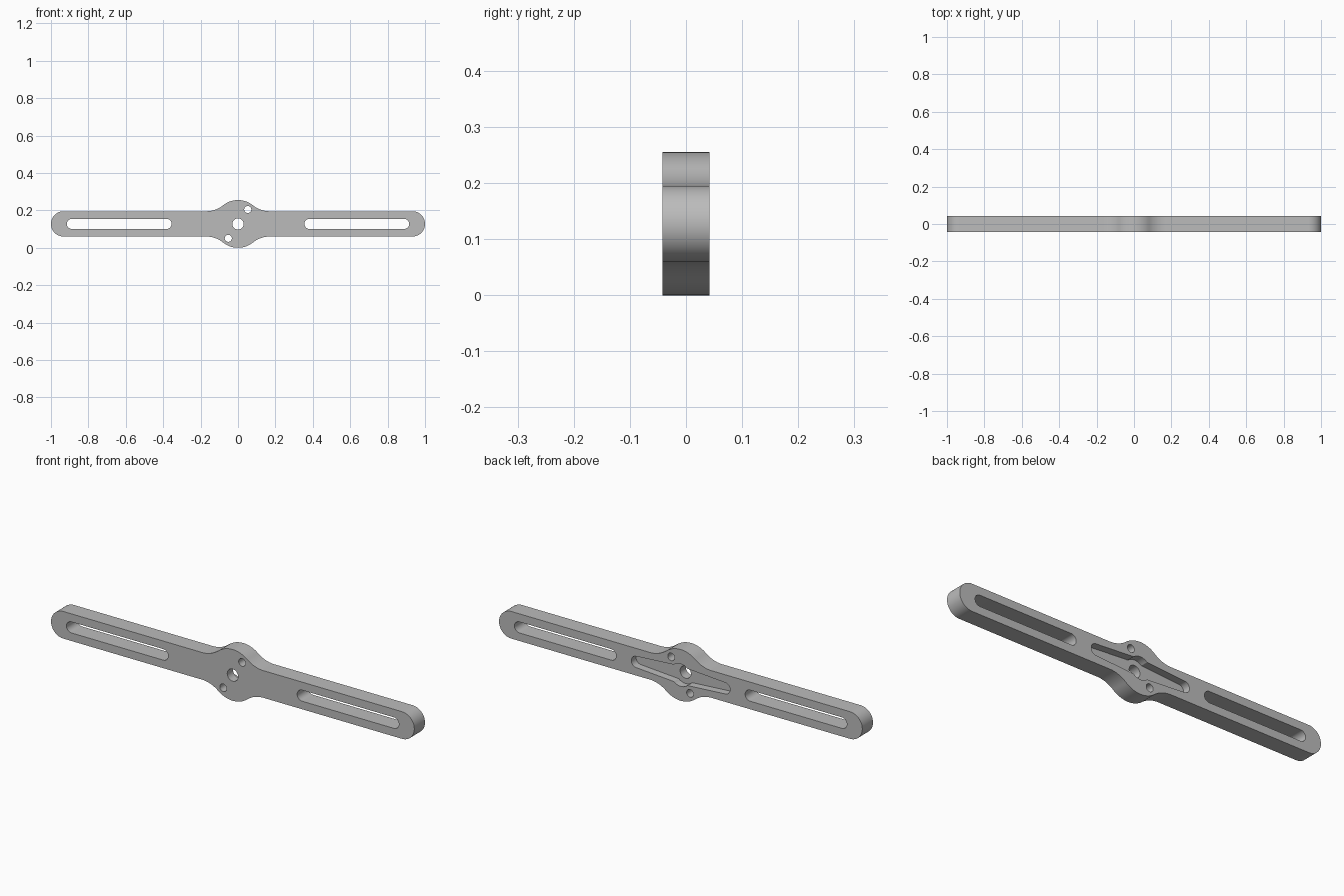
import bpy, bmesh
from math import sin, cos, pi, asin, sqrt, atan2, radians

if "Cube" in bpy.data.objects:
    bpy.data.objects.remove(bpy.data.objects["Cube"], do_unlink=True)

MID = 0.1275      # height of the arm's centre line, also the hub radius
HALF = 0.0675     # half height of the arm
DEPTH = 0.042     # half thickness

grey = bpy.data.materials.new("plain grey")
grey.use_nodes = True
colour = (0.5, 0.5, 0.5, 1)
grey.diffuse_color = colour
grey.node_tree.nodes["Principled BSDF"].inputs["Base Color"].default_value = colour


def arc(cx, cz, r, a0, a1, n):
    return [(cx + r * cos(a0 + (a1 - a0) * i / n),
             cz + r * sin(a0 + (a1 - a0) * i / n)) for i in range(n + 1)]


def four_way(quarter):
    """Mirror a quarter outline, running from the +x axis to the +z axis."""
    half = quarter + [(-x, z) for x, z in reversed(quarter[:-1])]
    return half + [(x, -z) for x, z in reversed(half[1:-1])]


def prism(name, outline, y0, y1):
    """Extrude an x-z outline, given about the centre line, from y0 to y1."""
    bm = bmesh.new()
    face = bm.faces.new([bm.verts.new((x, y0, z + MID)) for x, z in outline])
    new = bmesh.ops.extrude_face_region(bm, geom=[face])["geom"]
    verts = [v for v in new if isinstance(v, bmesh.types.BMVert)]
    bmesh.ops.translate(bm, vec=(0, y1 - y0, 0), verts=verts)
    bmesh.ops.recalc_face_normals(bm, faces=bm.faces)
    mesh = bpy.data.meshes.new(name)
    bm.to_mesh(mesh)
    bm.free()
    mesh.materials.append(grey)
    ob = bpy.data.objects.new(name, mesh)
    bpy.context.collection.objects.link(ob)
    return ob


# Arm with rounded ends, blended into the round hub by concave fillets
fillet = 0.143
fx = sqrt((MID + fillet) ** 2 - (HALF + fillet) ** 2)
meet = atan2(HALF + fillet, fx)
quarter = arc(1 - HALF, 0, HALF, 0, pi / 2, 16)
quarter += arc(fx, HALF + fillet, fillet, -pi / 2, meet - pi, 14)
quarter += arc(0, 0, MID, meet, pi / 2, 12)[1:]
arm = prism("double_arm", four_way(quarter), -DEPTH, DEPTH)

# Long slots, shaft hole and two screw holes, all right through
slot_r, through = 0.0275, (-0.1, 0.1)
cutters = []
for side, name in ((1, "left_slot"), (-1, "right_slot")):
    near, far = side * 0.355 + side * slot_r, side * 0.915 - side * slot_r
    lo, hi = sorted((near, far))
    outline = arc(hi, 0, slot_r, -pi / 2, pi / 2, 20) + arc(lo, 0, slot_r, pi / 2, 1.5 * pi, 20)
    cutters.append(prism(name, outline, *through))
for name, x, z, r in (("shaft_hole", 0, 0, 0.03),
                      ("upper_screw_hole", 0.052, 0.077, 0.019),
                      ("lower_screw_hole", -0.052, -0.077, 0.019)):
    cutters.append(prism(name, arc(x, z, r, 0, 2 * pi, 32)[:-1], *through))

# Blind pocket in the back: tapered arms with a round centre
tip, root, hub = 0.028, 0.042, 0.056
pocket = arc(0.272 - tip, 0, tip, 0, pi / 2, 12)
pocket += arc(0, 0, hub, asin(root / hub), pi / 2, 8)
cutters.append(prism("back_pocket", four_way(pocket), DEPTH - 0.038, 0.1))

bpy.context.view_layer.objects.active = arm
for cutter in cutters:
    mod = arm.modifiers.new(cutter.name, "BOOLEAN")
    mod.operation, mod.solver, mod.object = "DIFFERENCE", "EXACT", cutter
    bpy.ops.object.modifier_apply(modifier=mod.name)
    bpy.data.objects.remove(cutter, do_unlink=True)

bpy.ops.object.select_all(action="DESELECT")
arm.select_set(True)
bpy.ops.object.shade_smooth_by_angle(angle=radians(30))
